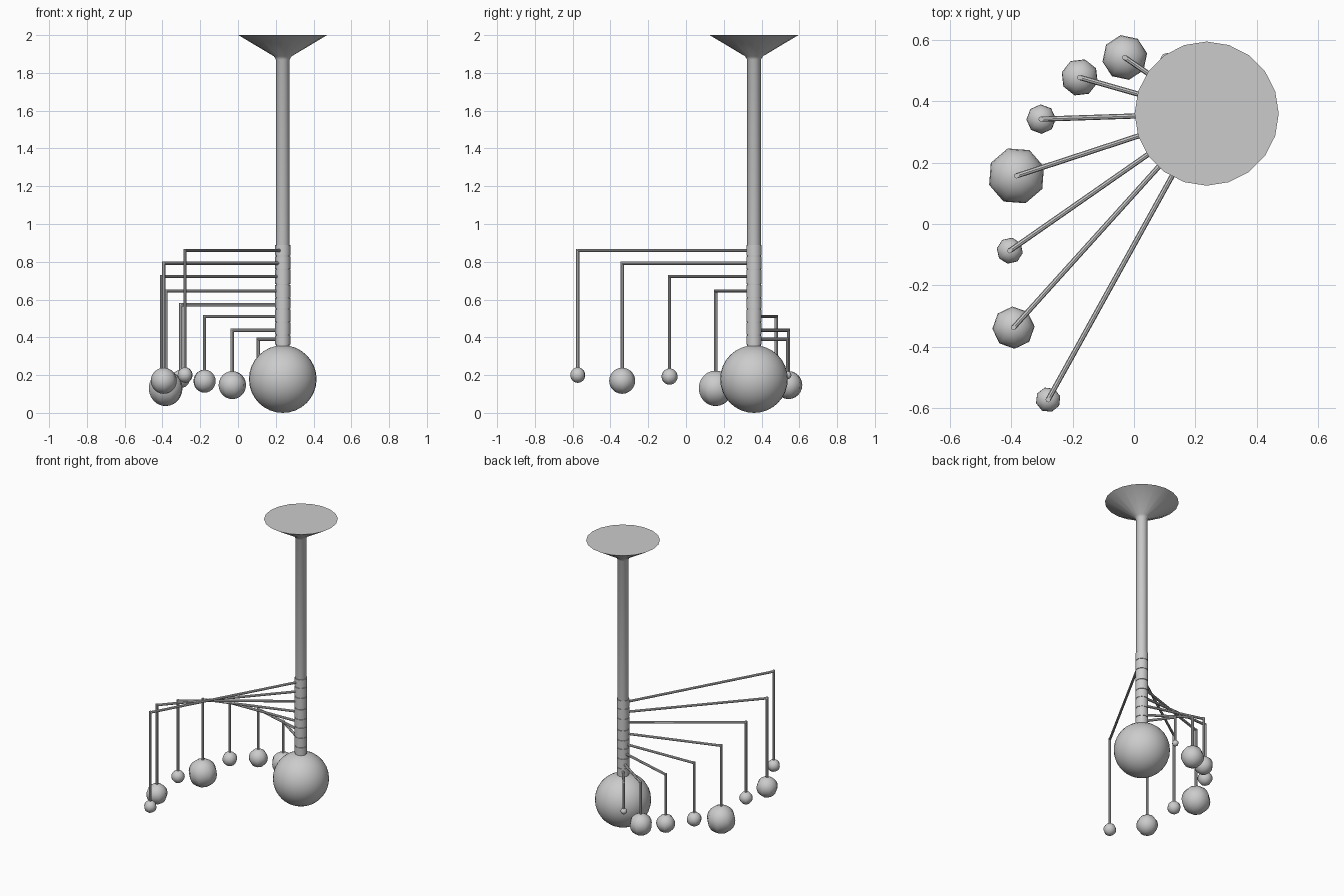
import bpy, math
from mathutils import Vector

if "Cube" in bpy.data.objects:
    bpy.data.objects.remove(bpy.data.objects["Cube"])

CX, CY = 0.237, 0.36   # axis of the central pole


def finish(name, smooth=True):
    ob = bpy.context.object
    ob.name = name
    if smooth:
        bpy.ops.object.shade_smooth_by_angle(angle=math.radians(40))
    return ob


def rod(name, a, b, r, sides=8):
    a, b = Vector(a), Vector(b)
    d = b - a
    bpy.ops.mesh.primitive_cylinder_add(
        vertices=sides, radius=r, depth=d.length, location=(a + b) / 2,
        rotation=d.to_track_quat('Z', 'Y').to_euler())
    return finish(name, sides > 8)


def ball(name, loc, r, seg, rings, turn=0.0):
    bpy.ops.mesh.primitive_uv_sphere_add(
        segments=seg, ring_count=rings, radius=r, location=loc,
        rotation=(0, 0, turn))
    return finish(name, seg > 8)


def lathe(name, profile, sides):
    # closed surface of revolution around the pole axis
    n = len(profile)
    verts = [(r * math.cos(2 * math.pi * i / sides), r * math.sin(2 * math.pi * i / sides), z)
             for r, z in profile for i in range(sides)]
    faces = [(k * sides + i, k * sides + (i + 1) % sides,
              (k + 1) * sides + (i + 1) % sides, (k + 1) * sides + i)
             for k in range(n - 1) for i in range(sides)]
    faces.append(tuple(reversed(range(sides))))
    faces.append(tuple(range((n - 1) * sides, n * sides)))
    me = bpy.data.meshes.new(name)
    me.from_pydata(verts, [], faces)
    ob = bpy.data.objects.new(name, me)
    ob.location = (CX, CY, 0)
    bpy.context.collection.objects.link(ob)
    bpy.context.view_layer.objects.active = ob
    bpy.ops.object.select_all(action='DESELECT')
    ob.select_set(True)
    return finish(name)


# pole flaring into the ceiling mount
lathe("pole_and_ceiling_mount",
      [(0.036, 0.34), (0.036, 1.87), (0.047, 1.888), (0.235, 2.0)], 20)

# large central ball
ball("central_ball", (CX, CY, 0.179), 0.179, 32, 16)

# stacked collars, with thin gaps between them
edges = [0.36, 0.413, 0.48, 0.55, 0.61, 0.68, 0.76, 0.83, 0.89]
for i, (lo, hi) in enumerate(zip(edges, edges[1:])):
    rod(f"collar_{i + 1}", (CX, CY, lo + 0.002), (CX, CY, hi - 0.002), 0.04, 20)

# arms: x, y, arm height, ball height, ball radius
arms = [
    (-0.280, -0.573, 0.860, 0.200, 0.041),
    (-0.393, -0.338, 0.792, 0.170, 0.069),
    (-0.405, -0.087, 0.722, 0.192, 0.043),
    (-0.383, 0.157, 0.645, 0.130, 0.094),
    (-0.303, 0.342, 0.573, 0.180, 0.048),
    (-0.177, 0.478, 0.510, 0.168, 0.061),
    (-0.030, 0.543, 0.438, 0.147, 0.074),
    (0.107, 0.537, 0.390, 0.200, 0.021),
]
for i, (x, y, za, zb, r) in enumerate(arms, 1):
    turn = math.atan2(CY - y, CX - x)
    rod(f"arm_{i}", (x, y, za), (CX, CY, za), 0.0085)
    rod(f"hanger_{i}", (x, y, zb), (x, y, za + 0.0085), 0.0085)
    b = ball(f"hanging_ball_{i}", (x, y, zb), r, 8, 12, turn)
    bpy.ops.object.shade_smooth_by_angle(angle=math.radians(60))
